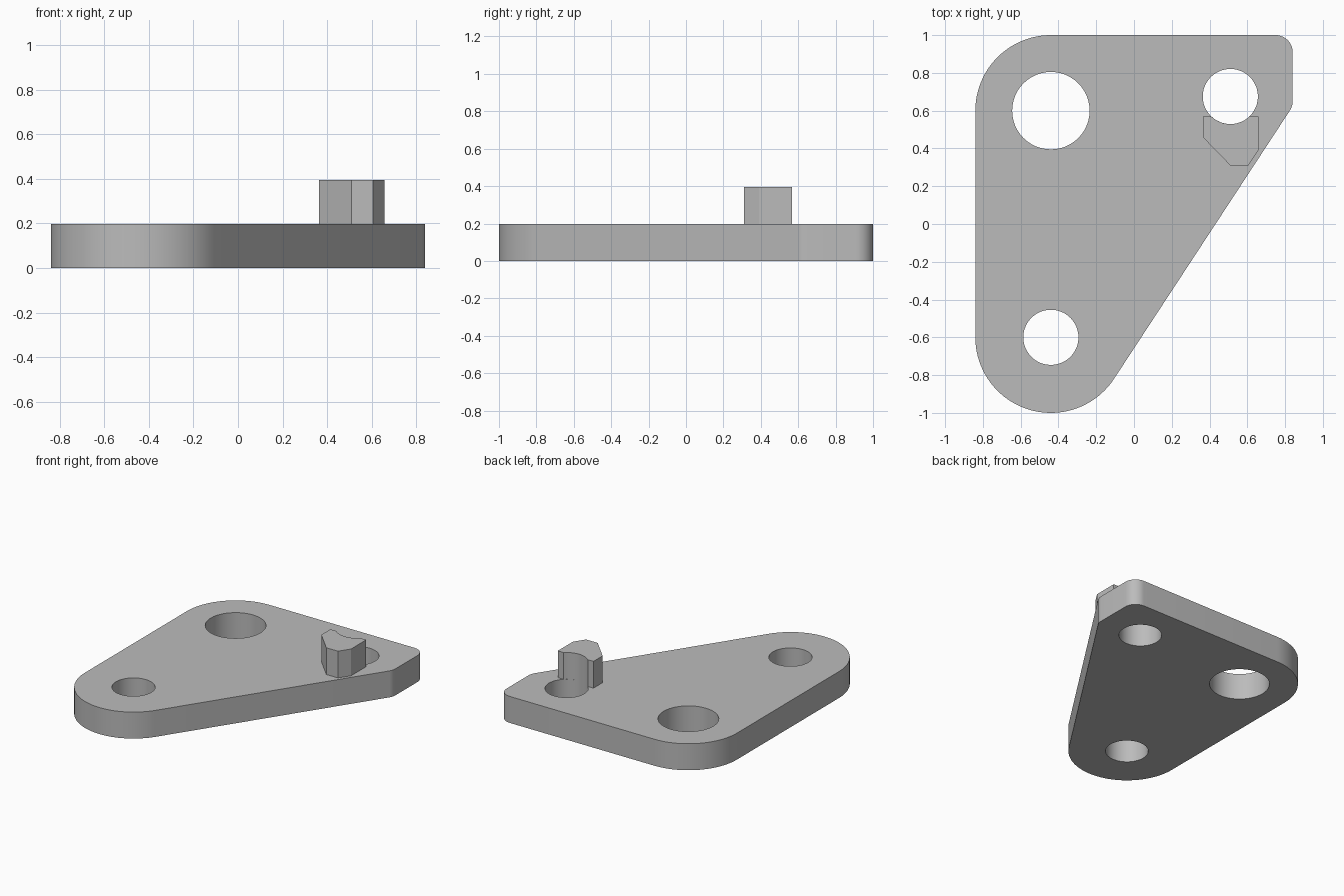
import bpy, bmesh
from math import cos, sin, radians, atan2, asin, degrees, hypot

if "Cube" in bpy.data.objects:
    bpy.data.objects.remove(bpy.data.objects["Cube"])

grey = bpy.data.materials.new("plain grey")
grey.use_nodes = True
colour = (0.5, 0.5, 0.5, 1)
grey.diffuse_color = colour
grey.node_tree.nodes["Principled BSDF"].inputs["Base Color"].default_value = colour


def arc(centre, radius, start, end, steps):
    """Points on an arc, angles in degrees."""
    angles = [radians(start + (end - start) * i / steps) for i in range(steps + 1)]
    return [(centre[0] + radius * cos(a), centre[1] + radius * sin(a)) for a in angles]


def slab(name, loops, bottom, top):
    """Extrude an outline, with optional hole loops, between two heights."""
    curve = bpy.data.curves.new(name, 'CURVE')
    curve.dimensions = '2D'
    curve.fill_mode = 'BOTH'
    curve.extrude = (top - bottom) / 2
    for loop in loops:
        spline = curve.splines.new('POLY')
        spline.points.add(len(loop) - 1)
        for point, (x, y) in zip(spline.points, loop):
            point.co = (x, y, 0, 1)
        spline.use_cyclic_u = True
    obj = bpy.data.objects.new(name, curve)
    bpy.context.collection.objects.link(obj)
    bpy.ops.object.select_all(action='DESELECT')
    obj.select_set(True)
    bpy.context.view_layer.objects.active = obj
    bpy.ops.object.convert(target='MESH')
    obj = bpy.context.object
    obj.name = name
    # Weld caps to walls and lift to height
    bm = bmesh.new()
    bm.from_mesh(obj.data)
    bmesh.ops.remove_doubles(bm, verts=bm.verts, dist=0.0005)
    bmesh.ops.translate(bm, verts=bm.verts, vec=(0, 0, (top + bottom) / 2))
    bmesh.ops.recalc_face_normals(bm, faces=bm.faces)
    bm.to_mesh(obj.data)
    bm.free()
    obj.data.materials.clear()
    obj.data.materials.append(grey)
    bpy.ops.object.shade_smooth_by_angle(angle=radians(30))
    return obj


thickness = 0.197
big, small = 0.4, 0.09
rear, front = (-0.44, 0.6), (-0.44, -0.6)
corner_rear, corner_front = (0.75, 0.91), (0.75, 0.65)
peg_hole = (0.51, 0.675)
hole_radius = 0.146

# Direction of the tangent shared by the front lobe and the small side corner
dx, dy = corner_front[0] - front[0], corner_front[1] - front[1]
tangent = degrees(atan2(dy, dx) - asin((big - small) / hypot(dx, dy))) - 90
tangent += 2 * degrees(asin((big - small) / hypot(dx, dy)))
if abs(sin(radians(tangent)) * dy + cos(radians(tangent)) * dx + big - small) < 0.01:
    tangent -= 2 * degrees(asin((big - small) / hypot(dx, dy)))

# Plate with three through holes
outline = (arc(rear, big, 90, 180, 24)
           + arc(front, big, 180, 360 + tangent, 40)
           + arc(corner_front, small, tangent, 0, 8)
           + arc(corner_rear, small, 0, 90, 12))
holes = [arc(c, r, 0, 352.5, 47)
         for c, r in ((rear, 0.205), (front, hole_radius), (peg_hole, hole_radius))]
slab("plate", [outline] + holes, 0, thickness)

# Faceted peg, scooped out where it meets the hole
back = 0.568
edge = degrees(asin((peg_hole[1] - back) / hole_radius))
peg = [(0.364, back), (0.364, 0.46), (0.51, 0.31), (0.605, 0.31), (0.658, 0.39), (0.658, back)]
peg += arc(peg_hole, hole_radius, -edge, edge - 180, 16)
slab("peg", [peg], thickness, 0.396)
